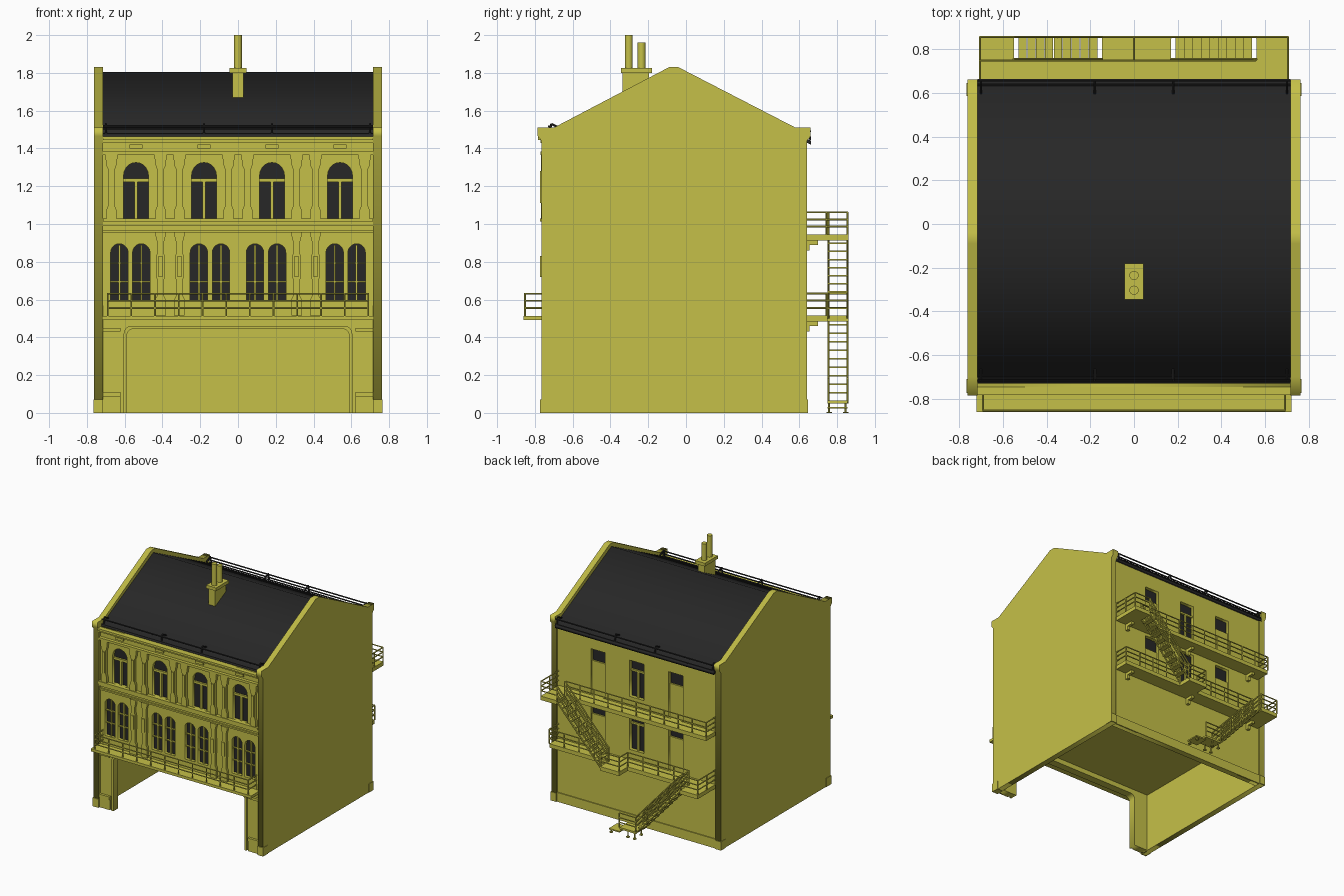
import bpy
import bmesh
import math
from mathutils import Matrix, Vector

start_cube = bpy.data.objects.get("Cube")
if start_cube:
    bpy.data.objects.remove(start_cube)


def material(name, colour):
    mat = bpy.data.materials.new(name)
    mat.use_nodes = True
    mat.diffuse_color = colour
    mat.node_tree.nodes["Principled BSDF"].inputs["Base Color"].default_value = colour
    return mat


stone = material("ochre_stone", (0.56, 0.53, 0.065, 1))
dark = material("dark_slate", (0.02, 0.02, 0.02, 1))


def add_object(name, mesh, mat):
    mesh.materials.clear()
    mesh.materials.append(mat)
    obj = bpy.data.objects.new(name, mesh)
    bpy.context.scene.collection.objects.link(obj)
    return obj


def finish(name, bm, mat):
    mesh = bpy.data.meshes.new(name)
    bm.to_mesh(mesh)
    bm.free()
    return add_object(name, mesh, mat)


def boxes(name, mat, spans):
    """Each span is a pair of limits along x, y and z."""
    bm = bmesh.new()
    for limits in spans:
        low = Vector(min(pair) for pair in limits)
        high = Vector(max(pair) for pair in limits)
        place = Matrix.Translation((low + high) / 2) @ Matrix.Diagonal((high - low).to_4d())
        place[3][3] = 1
        bmesh.ops.create_cube(bm, size=1, matrix=place)
    return finish(name, bm, mat)


def bars(name, mat, segments, radius, sides=6):
    """Round rods between pairs of points."""
    bm = bmesh.new()
    for a, b in segments:
        a, b = Vector(a), Vector(b)
        turn = (b - a).to_track_quat("Z", "Y").to_matrix().to_4x4()
        bmesh.ops.create_cone(bm, cap_ends=True, segments=sides, radius1=radius, radius2=radius,
                              depth=(b - a).length, matrix=Matrix.Translation((a + b) / 2) @ turn)
    return finish(name, bm, mat)


def extrude(name, mat, loops, start, end, axis="y"):
    """Flat outlines, inner loops being holes, given depth along an axis."""
    curve = bpy.data.curves.new(name, "CURVE")
    curve.dimensions = "2D"
    curve.fill_mode = "BOTH"
    curve.extrude = abs(end - start) / 2
    for loop in loops:
        spline = curve.splines.new("POLY")
        spline.points.add(len(loop) - 1)
        for point, (u, v) in zip(spline.points, loop):
            point.co = (u, v, 0, 1)
        spline.use_cyclic_u = True
    temp = bpy.data.objects.new(name + "_outline", curve)
    bpy.context.scene.collection.objects.link(temp)
    graph = bpy.context.evaluated_depsgraph_get()
    mesh = bpy.data.meshes.new_from_object(temp.evaluated_get(graph))
    bpy.data.objects.remove(temp)
    middle = (start + end) / 2
    if axis == "y":
        mesh.transform(Matrix(((1, 0, 0, 0), (0, 0, -1, middle), (0, 1, 0, 0), (0, 0, 0, 1))))
    else:
        mesh.transform(Matrix(((0, 0, 1, middle), (1, 0, 0, 0), (0, 1, 0, 0), (0, 0, 0, 1))))
    return add_object(name, mesh, mat)


def rect(x0, x1, z0, z1):
    return [(x0, z0), (x1, z0), (x1, z1), (x0, z1)]


def arch(x, width, bottom, top, steps=10):
    r = width / 2
    curve = [(x + r * math.cos(math.pi * i / steps), top - r + r * math.sin(math.pi * i / steps))
             for i in range(steps + 1)]
    return [(x - r, bottom), (x + r, bottom)] + curve


def gate(half, top, r=0.04, steps=5):
    corner = [(half - r + r * math.cos(a), top - r + r * math.sin(a))
              for a in (math.pi / 2 * i / steps for i in range(steps + 1))]
    right = [(half, 0)] + corner
    return right + [(-x, z) for x, z in reversed(right)]


def silhouette(x, profile):
    return [(x + w, z) for w, z in profile] + [(x - w, z) for w, z in reversed(profile)]


INNER, OUTER = 0.715, 0.762
FRONT, BACK = -0.745, 0.63
WIDE = (-INNER, INNER)

# Gable end walls with kneelers and corner base blocks
gable = [(-.765, 0), (-.765, 1.44), (-.785, 1.465), (-.785, 1.51), (-.70, 1.51), (-.09, 1.83),
         (-.04, 1.83), (.58, 1.51), (.66, 1.51), (.66, 1.465), (.64, 1.44), (.64, 0)]
for side, label in ((1, "left"), (-1, "right")):
    extrude(label + "_gable_wall", stone, [gable], side * INNER, side * OUTER, "x")
    boxes(label + "_corner_bases", stone,
          [((side * INNER, side * .766), y, (0, .07)) for y in ((-.772, -.71), (.585, .646))])

# Front wall with gateway and arched windows
pairs = [s * x for s in (-1, 1) for x in (.09, .207, .512, .628)]
singles = [s * x for s in (-1, 1) for x in (.18, .54)]
low_windows = [arch(x, .092, .59, .895) for x in pairs]
high_windows = [arch(x, .13, 1.03, 1.325) for x in singles]
outline = [(INNER, 0), (INNER, 1.46), (-INNER, 1.46), (-INNER, 0)] + gate(.59, .445)[::-1]
extrude("front_wall", stone, [outline] + low_windows + high_windows, FRONT, FRONT + .05)
extrude("gateway_frame", stone, [gate(.605, .46) + gate(.59, .445)[::-1]], FRONT - .012, FRONT)
boxes("front_glass", dark, [((-.70, .70), (FRONT + .025, FRONT + .03), z)
                            for z in ((.56, .92), (1.01, 1.34))])

# Window bars on the front
glaze = (FRONT + .01, FRONT + .025)
muntins = []
for x in pairs:
    muntins.append(((x - .005, x + .005), glaze, (.59, .89)))
    muntins += [((x - .046, x + .046), glaze, (z, z + .007)) for z in (.69, .79)]
for x in singles:
    muntins.append(((x - .009, x + .009), glaze, (1.03, 1.23)))
    muntins.append(((x - .065, x + .065), glaze, (1.222, 1.24)))
boxes("front_window_bars", stone, muntins)

# Pilasters and their raised strips
tall = [(.028, .515), (.028, .60), (.018, .62), (.018, .70), (.022, .72), (.022, .83),
        (.017, .85), (.017, .90), (.026, .935), (.026, .957)]
short = [(.026, 1.03), (.026, 1.075), (.017, 1.10), (.017, 1.29), (.024, 1.30),
         (.031, 1.345), (.031, 1.368)]
low_columns = [s * x for s in (-1, 1) for x in (.31, .41)]
high_columns = low_columns + [s * x for s in (-1, 1) for x in (.05, .67)]
extrude("lower_pilasters", stone, [silhouette(x, tall) for x in low_columns], FRONT - .02, FRONT)
extrude("upper_pilasters", stone, [silhouette(x, short) for x in high_columns], FRONT - .022, FRONT)
strips = [(x, .72, .83) for x in low_columns] + [(x, 1.11, 1.28) for x in high_columns]
boxes("pilaster_strips", stone, [((x - .01, x + .01), (FRONT - .028, FRONT), (a, b)) for x, a, b in strips])

# String courses, cornice, vents and pier bands
courses = [(.955, .968, .012), (.99, 1.012, .02), (1.012, 1.03, .028), (1.366, 1.385, .026),
           (1.43, 1.445, .025), (1.445, 1.462, .038)]
boxes("cornices", stone, [(WIDE, (FRONT - d, FRONT), (a, b)) for a, b, d in courses])
boxes("frieze_vents", stone, [((x - .035, x + .035), (FRONT - .012, FRONT), (1.4, 1.42)) for x in singles])
bands = [(0, .085, .012), (.085, .11, .02), (.43, .45, .02)]
boxes("pier_bands", stone, [((s * .622, s * INNER), (FRONT - d, FRONT), (a, b))
                            for s in (-1, 1) for a, b, d in bands])

# Back wall with two floors of doors and a window
FLOORS = (.515, .945)
openings, leaves = [], []
for floor in FLOORS:
    top = floor + .375
    for x in (-.35, .35):
        openings.append(rect(x - .065, x + .065, floor, top))
        leaves.append(((x - .065, x + .065), (BACK - .03, BACK - .015), (floor, top - .1)))
    openings.append(rect(-.065, .065, floor + .08, top))
    frame = (BACK - .03, BACK - .015)
    leaves.append(((-.008, .008), frame, (floor + .08, top - .09)))
    leaves.append(((-.065, .065), frame, (top - .09, top - .075)))
extrude("back_wall", stone, [rect(-INNER, INNER, 0, 1.44)] + openings, BACK - .04, BACK)
boxes("back_doors", stone, leaves)
boxes("back_glass", dark, [((-.5, .5), (BACK - .034, BACK - .029), (f - .01, f + .4)) for f in FLOORS])
boxes("back_plinth", stone, [(WIDE, (BACK, BACK + .008), (0, .075))])
boxes("gateway_ceiling", stone, [(WIDE, (FRONT + .02, BACK - .01), (.485, .51))])

# Roof, gutters and snow rails
roof = [(-.73, 1.47), (-.065, 1.805), (.662, 1.44), (.662, 1.42), (-.065, 1.78), (-.73, 1.45)]
extrude("roof", dark, [roof], -INNER, INNER, "x")
rails = []
for y, z, inward in ((-.725, 1.475, 1), (.657, 1.45, -1)):
    for out, up in ((0, 0), (0, .042), (.02, .03)):
        rails.append(((-INNER, y + inward * out, z + up), (INNER, y + inward * out, z + up)))
    for x in (-.7, -.18, .18, .7):
        tip = (x, y + inward * .012, z + .055)
        rails += [((x, y, z), tip), (tip, (x, y + inward * .06, z + .03))]
bars("roof_rails", dark, rails, .006)

# Chimney with two pots
boxes("chimney", stone, [((-.03, .03), (-.335, -.195), (1.65, 1.8)),
                         ((-.044, .044), (-.345, -.18), (1.8, 1.826))])
for label, y, top in (("front", -.303, 2), ("rear", -.235, 1.96)):
    pot = bars(label + "_chimney_pot", stone, [((0, y, 1.82), (0, y, top))], .021, 16)
    bpy.context.view_layer.objects.active = pot
    pot.select_set(True)
    bpy.ops.object.shade_smooth_by_angle()
    pot.select_set(False)


def railing(path, floor, height=.117, gap=.13):
    """Three rails along a path with evenly spaced posts."""
    result = []
    up = Vector((0, 0, height))
    for a, b in zip(path, path[1:]):
        a, b = Vector((*a, floor)), Vector((*b, floor))
        result += [(a + up * k, b + up * k) for k in (.35, .68, 1)]
        count = max(1, round((b - a).length / gap))
        posts = [a.lerp(b, i / count) for i in range(count + 1)]
        result += [(p, p + up) for p in posts]
    return result


# Front balcony
boxes("front_balcony", stone, [((-.72, .72), (-.86, FRONT), (.492, .514))])
bars("front_balcony_railing", stone,
     railing([(-.69, FRONT), (-.69, -.853), (.69, -.853), (.69, FRONT)], .514), .005)

# Rear walkways with landings and brackets
NEAR, FAR, END = .748, .855, .705
landings = [((.56, END),), ((-END, -.55), (0, .17))]
for floor, ends in zip(FLOORS, landings[::-1]):
    level = (floor - .032, floor)
    slabs = [((-END, END), (BACK, NEAR), level)]
    slabs += [(x, (NEAR, FAR + .005), level) for x in ends]
    for x in (-.6, 0, .6):
        slabs += [((x - .012, x + .012), (BACK, y), (floor - drop, floor - .03))
                  for y, drop in ((.655, .085), (.70, .055))]
    boxes("rear_walkway", stone, slabs)
upper = railing([(-END, BACK), (-END, NEAR), (.555, NEAR)], FLOORS[1])
upper += railing([(.56, FAR), (END, FAR), (END, BACK)], FLOORS[1])
lower = railing([(END, BACK), (END, NEAR), (.17, NEAR)], FLOORS[0])
lower += railing([(.17, FAR), (0, FAR), (0, NEAR), (-.55, NEAR)], FLOORS[0])
lower += railing([(-.55, FAR), (-END, FAR), (-END, BACK)], FLOORS[0])
lower += railing([(-.146, FAR), (0, FAR)], .065)
bars("rear_railings", stone, upper + lower, .005)


def stair(name, head, foot, count=10):
    """Open stair with stringers, treads and sloping handrails."""
    head, foot = Vector(head), Vector(foot)
    slopes, treads = [], []
    for y in (NEAR + .006, FAR):
        a, b = head.copy(), foot.copy()
        a.y = b.y = y
        for lift in (-.012, .045, .08, .117):
            shift = Vector((0, 0, lift))
            slopes.append((a + shift, b + shift))
        for i in range(5):
            p = a.lerp(b, i / 4)
            slopes.append((p, p + Vector((0, 0, .117))))
    for i in range(1, count):
        p = head.lerp(foot, i / count)
        treads.append(((p.x - .019, p.x + .019), (NEAR, FAR), (p.z - .008, p.z)))
    bars(name + "_rails", stone, slopes, .006)
    boxes(name + "_treads", stone, treads)


stair("upper_stair", (.56, 0, FLOORS[1]), (.17, 0, FLOORS[0]))
stair("lower_stair", (-.55, 0, FLOORS[0]), (-.146, 0, .065))

# Ground landing on legs with round feet
boxes("ground_landing", stone, [((-.146, 0), (NEAR, FAR), (.05, .065)), ((0, .095), (NEAR, FAR), (.022, .032))])
legs = [(x, y) for x in (-.13, -.07, .08) for y in (NEAR + .01, FAR - .01)]
bars("landing_legs", stone, [((x, y, 0), (x, y, .055 if x < 0 else .025)) for x, y in legs], .005)
bars("landing_feet", stone, [((x, y, 0), (x, y, .006)) for x, y in legs], .014, 10)
